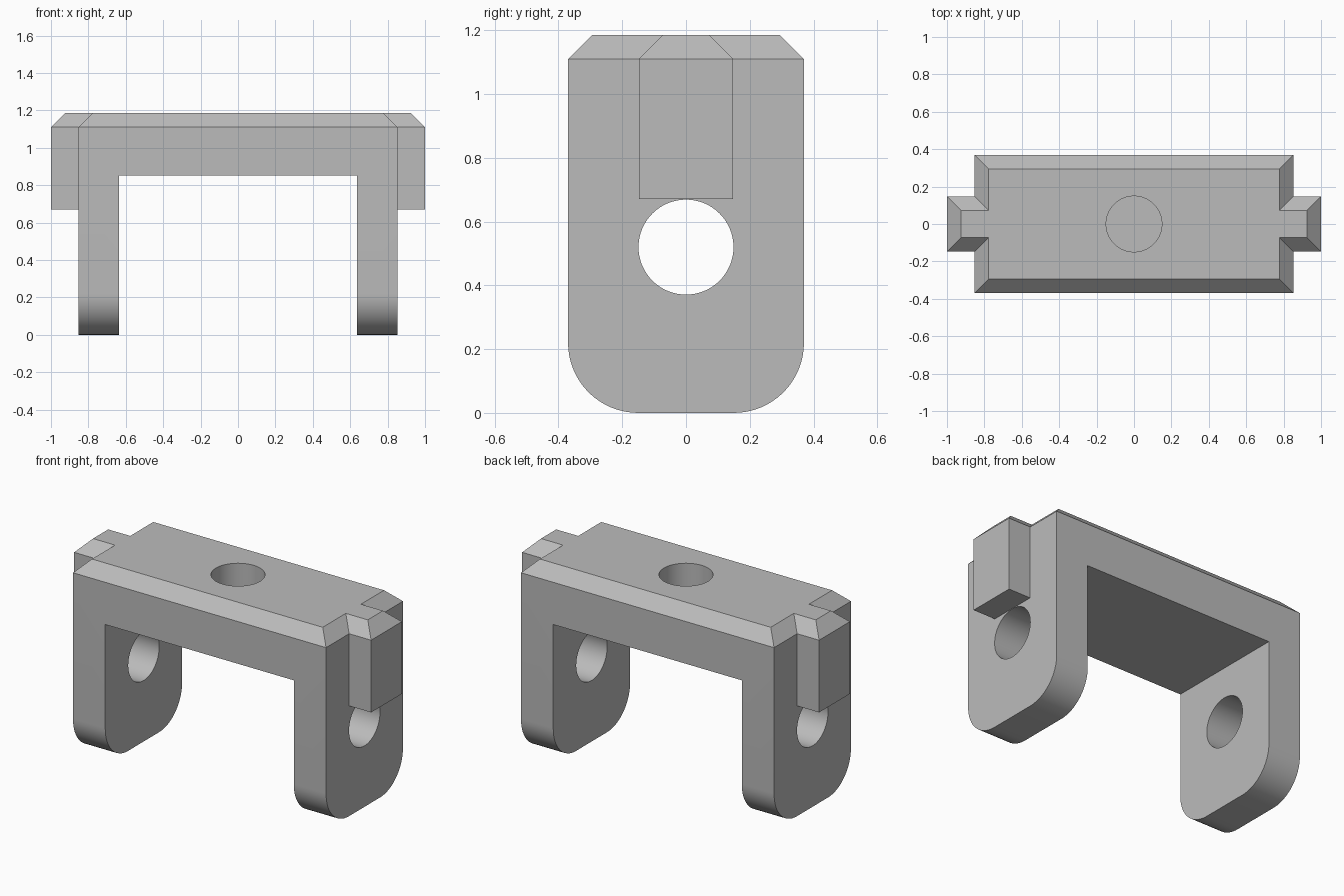
import bpy, bmesh, math
from mathutils import Matrix

cube = bpy.data.objects.get("Cube")
if cube:
    bpy.data.objects.remove(cube, do_unlink=True)

TOP, CHAMFER = 1.185, 0.075
HALF_X, HALF_Y, FOOT_R = 0.852, 0.37, 0.22

grey = bpy.data.materials.new("plain grey")
grey.use_nodes = True
grey.diffuse_color = (0.5, 0.5, 0.5, 1)
grey.node_tree.nodes["Principled BSDF"].inputs["Base Color"].default_value = (0.5, 0.5, 0.5, 1)


def finish(name, bm):
    bmesh.ops.recalc_face_normals(bm, faces=bm.faces)
    mesh = bpy.data.meshes.new(name)
    bm.to_mesh(mesh)
    bm.free()
    mesh.materials.append(grey)
    obj = bpy.data.objects.new(name, mesh)
    bpy.context.scene.collection.objects.link(obj)
    return obj


def chamfer_top(bm):
    edges = [e for e in bm.edges if all(abs(v.co.z - TOP) < 1e-4 for v in e.verts)]
    bmesh.ops.bevel(bm, geom=edges, offset=CHAMFER, segments=1, affect='EDGES')


def box(name, x0, x1, half_y, z0, z1, chamfered=False):
    bm = bmesh.new()
    m = Matrix.Translation(((x0 + x1) / 2, 0, (z0 + z1) / 2)) @ Matrix.Diagonal((x1 - x0, 2 * half_y, z1 - z0, 1))
    bmesh.ops.create_cube(bm, size=1, matrix=m)
    if chamfered:
        chamfer_top(bm)
    return finish(name, bm)


def cylinder(name, radius, depth, matrix):
    bm = bmesh.new()
    bmesh.ops.create_cone(bm, cap_ends=True, segments=64, radius1=radius, radius2=radius,
                          depth=depth, matrix=matrix)
    return finish(name, bm)


def combine(target, other, operation):
    mod = target.modifiers.new(other.name, 'BOOLEAN')
    mod.operation, mod.object, mod.solver = operation, other, 'EXACT'
    bpy.context.view_layer.objects.active = target
    bpy.ops.object.modifier_apply(modifier=mod.name)
    bpy.data.objects.remove(other, do_unlink=True)


# Side profile with rounded feet, extruded across the width
profile = [(HALF_Y, TOP), (-HALF_Y, TOP)]
for centre, start in ((FOOT_R - HALF_Y, math.pi), (HALF_Y - FOOT_R, 1.5 * math.pi)):
    for i in range(17):
        a = start + i * math.pi / 32
        profile.append((centre + FOOT_R * math.cos(a), FOOT_R + FOOT_R * math.sin(a)))
bm = bmesh.new()
face = bm.faces.new([bm.verts.new((-HALF_X, y, z)) for y, z in profile])
extruded = bmesh.ops.extrude_face_region(bm, geom=[face])["geom"]
bmesh.ops.translate(bm, vec=(2 * HALF_X, 0, 0),
                    verts=[g for g in extruded if isinstance(g, bmesh.types.BMVert)])
chamfer_top(bm)
bracket = finish("bracket", bm)

# Opening between the legs, pivot holes, and blind hole in the top
combine(bracket, box("leg_gap", -0.635, 0.635, 0.6, -0.3, 0.853), 'DIFFERENCE')
sideways = Matrix.Translation((0, 0, 0.52)) @ Matrix.Rotation(math.pi / 2, 4, 'Y')
combine(bracket, cylinder("pivot_hole", 0.149, 3, sideways), 'DIFFERENCE')
combine(bracket, cylinder("top_hole", 0.149, 0.44, Matrix.Translation((0, 0, TOP))), 'DIFFERENCE')

# Chamfered tab on each end
for name, x0, x1 in (("left_tab", 0.7, 1), ("right_tab", -1, -0.7)):
    combine(bracket, box(name, x0, x1, 0.148, 0.6705, TOP, True), 'UNION')

bpy.ops.object.select_all(action='DESELECT')
bracket.select_set(True)
bpy.context.view_layer.objects.active = bracket
bpy.ops.object.shade_smooth_by_angle(angle=math.radians(30))
